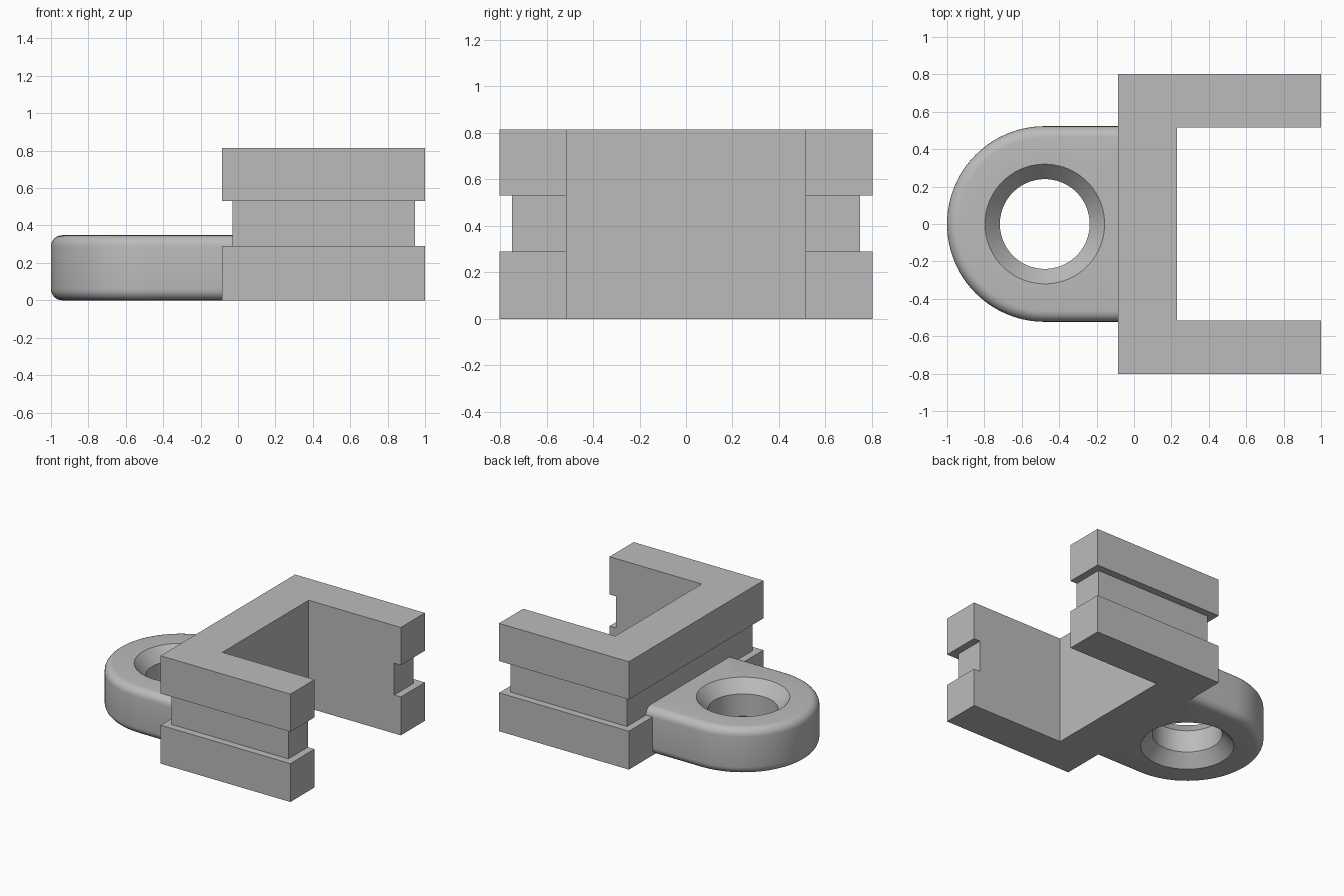
import bpy, bmesh
from math import sin, cos, pi, radians

cube = bpy.data.objects.get("Cube")
if cube:
    bpy.data.objects.remove(cube, do_unlink=True)

grey = bpy.data.materials.new("plain grey")
grey.use_nodes = True
color = (0.5, 0.5, 0.5, 1)
grey.diffuse_color = color
grey.node_tree.nodes["Principled BSDF"].inputs["Base Color"].default_value = color


def loft(name, rings, closed):
    """Join rings of points with quads; close the stack or cap its ends."""
    bm = bmesh.new()
    loops = [[bm.verts.new(p) for p in ring] for ring in rings]
    n = len(loops[0])
    pairs = list(zip(loops, loops[1:]))
    if closed:
        pairs.append((loops[-1], loops[0]))
    else:
        bm.faces.new(loops[0])
        bm.faces.new(loops[-1])
    for a, b in pairs:
        for i in range(n):
            j = (i + 1) % n
            bm.faces.new((a[i], a[j], b[j], b[i]))
    bmesh.ops.remove_doubles(bm, verts=bm.verts, dist=1e-5)
    bmesh.ops.recalc_face_normals(bm, faces=bm.faces)
    mesh = bpy.data.meshes.new(name)
    bm.to_mesh(mesh)
    bm.free()
    obj = bpy.data.objects.new(name, mesh)
    bpy.context.collection.objects.link(obj)
    mesh.materials.append(grey)
    return obj


# U-shaped body with a groove around its outside
GROOVE = 0.055
INNER_X, INNER_Y = 0.23, 0.515


def u_ring(z, inset):
    back, tip, side = -0.085 + inset, 1 - inset, 0.803 - inset
    half = [(back, side), (tip, side), (tip, INNER_Y),
            (1 - GROOVE, INNER_Y), (INNER_X, INNER_Y)]
    outline = half + [(x, -y) for x, y in reversed(half)]
    return [(x, y, z) for x, y in outline]


levels = [(0, 0), (0.29, 0), (0.29, GROOVE), (0.53, GROOVE), (0.53, 0), (0.815, 0)]
body = loft("clip_body", [u_ring(z, d) for z, d in levels], False)

# Rounded mounting tab with a hole countersunk on both sides
CX, R, H, FILLET = -0.477, 0.523, 0.348, 0.06
HOLE, SINK, DEPTH = 0.24, 0.32, 0.09
SEGS, LENGTH = 96, 0.6
angles = [2 * pi * i / SEGS for i in range(SEGS)]


def hole_ring(r, z):
    return [(CX + r * cos(a), r * sin(a), z) for a in angles]


def edge_ring(inset, z):
    r = R - inset
    ring = []
    for a in angles:
        c, s = cos(a), sin(a)
        t = r
        if c > 1e-6:  # straight sides run into the body
            t = min(LENGTH / c, r / max(abs(s), 1e-6))
        ring.append((CX + t * c, t * s, z))
    return ring


steps = [radians(15 * i) for i in range(7)]
rings = [hole_ring(SINK, 0), hole_ring(HOLE, DEPTH),
         hole_ring(HOLE, H - DEPTH), hole_ring(SINK, H)]
rounding = [(FILLET * (1 - sin(a)), FILLET * (1 - cos(a))) for a in steps]
rings += [edge_ring(d, H - drop) for d, drop in rounding]
rings += [edge_ring(d, drop) for d, drop in reversed(rounding)]
tab = loft("tab_shape", rings, True)

# Fuse the tab into the body
fuse = body.modifiers.new("fuse_tab", "BOOLEAN")
fuse.operation = "UNION"
fuse.solver = "EXACT"
fuse.object = tab
bpy.context.view_layer.objects.active = body
body.select_set(True)
bpy.ops.object.modifier_apply(modifier=fuse.name)
bpy.data.objects.remove(tab, do_unlink=True)
bpy.ops.object.shade_smooth_by_angle(angle=radians(25))
